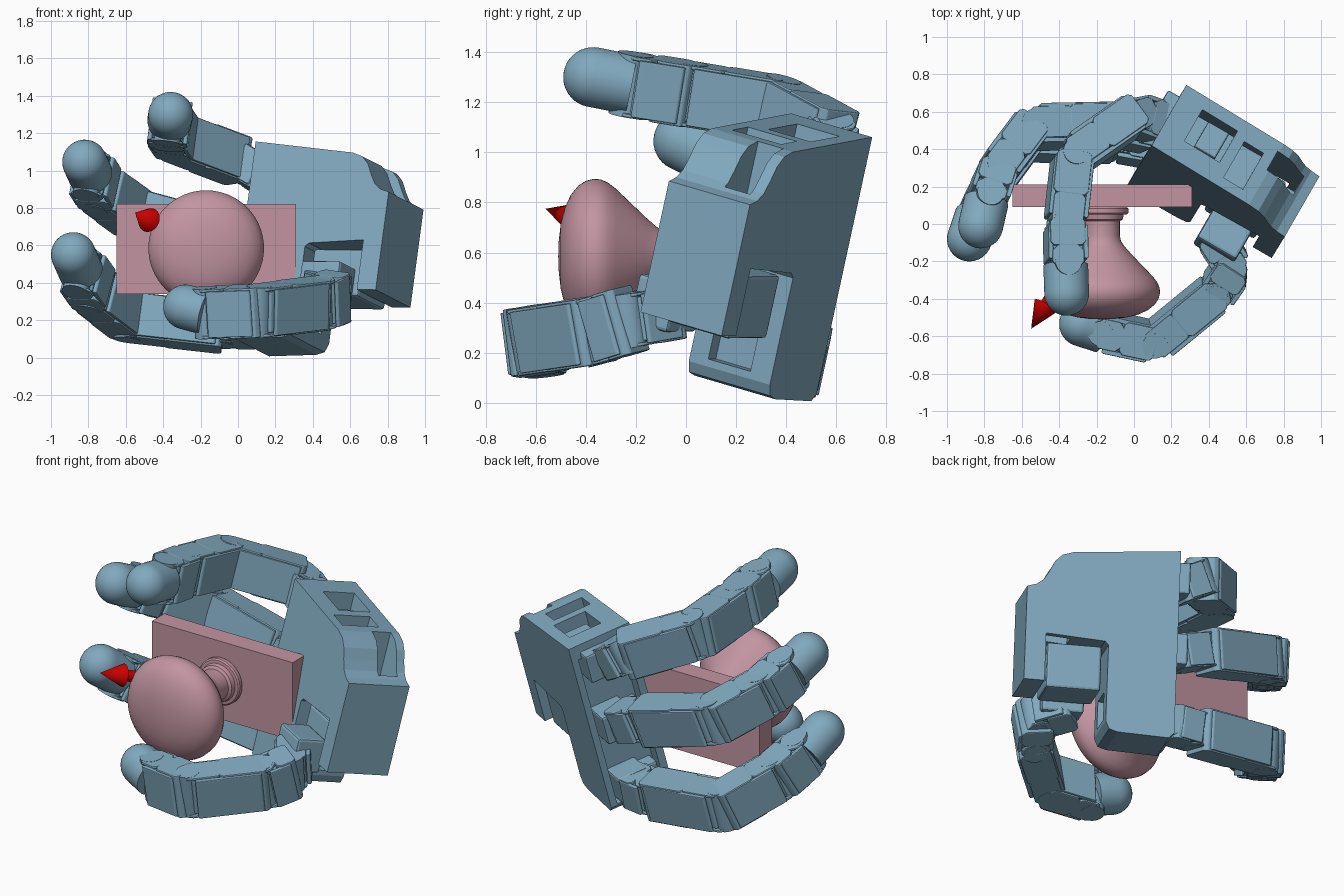
import bpy, bmesh, math
from mathutils import Vector as Vec

if "Cube" in bpy.data.objects:
    bpy.data.objects.remove(bpy.data.objects["Cube"])


def material(name, rgb):
    m = bpy.data.materials.new(name)
    m.diffuse_color = (*rgb, 1)
    m.use_nodes = True
    m.node_tree.nodes["Principled BSDF"].inputs["Base Color"].default_value = m.diffuse_color
    return m


BLUE = material("blue", (0.22, 0.40, 0.52))
PINK = material("pink", (0.54, 0.30, 0.36))
RED = material("red", (0.6, 0.0, 0.0))

# Tilted palm frame: R runs to the wrist, V across the knuckles, N to the gripping side
B = Vec((0.14, 0.515, 0.007))
R = Vec((0.866, -0.5, -0.007)).normalized()
V = Vec((0.129, 0.21, 0.969)).normalized()
N = V.cross(R).normalized()
if N.y > 0:
    N = -N
DEPTH = 0.385


def L(r, t, d):
    return B + R * r + V * t + N * d


def finish(bm, name, mat, smooth=False):
    bmesh.ops.recalc_face_normals(bm, faces=bm.faces)
    me = bpy.data.meshes.new(name)
    bm.to_mesh(me)
    bm.free()
    ob = bpy.data.objects.new(name, me)
    bpy.context.collection.objects.link(ob)
    me.materials.append(mat)
    if smooth:
        bpy.ops.object.select_all(action='DESELECT')
        ob.select_set(True)
        bpy.context.view_layer.objects.active = ob
        bpy.ops.object.shade_smooth_by_angle(angle=math.radians(35))
    return ob


def prism(name, pts, vec, mat=BLUE, bevel=0.0):
    bm = bmesh.new()
    f = bm.faces.new([bm.verts.new(p) for p in pts])
    ex = bmesh.ops.extrude_face_region(bm, geom=[f])
    bmesh.ops.translate(bm, vec=vec, verts=[v for v in ex['geom'] if isinstance(v, bmesh.types.BMVert)])
    ob = finish(bm, name, mat)
    if bevel:
        m = ob.modifiers.new("bevel", 'BEVEL')
        m.width, m.segments = bevel, 2
    return ob


def palm_box(name, r, t, d, bevel=0.0):
    pts = [L(a, b, d[0]) for a, b in ((r[0], t[0]), (r[1], t[0]), (r[1], t[1]), (r[0], t[1]))]
    return prism(name, pts, N * (d[1] - d[0]), BLUE, bevel)


def cut(ob, cutter):
    cutter.hide_render = True
    cutter.hide_viewport = True
    m = ob.modifiers.new("cut", 'BOOLEAN')
    m.operation, m.object, m.solver = 'DIFFERENCE', cutter, 'EXACT'


def lathe(name, origin, axis, profile, mat, steps=48):
    # profile is (distance along axis, radius)
    axis = axis.normalized()
    a = axis.orthogonal().normalized()
    b = axis.cross(a)
    bm = bmesh.new()
    rings = []
    for h, rad in profile:
        c = origin + axis * h
        if rad == 0:
            rings.append([bm.verts.new(c)] * steps)
        else:
            rings.append([bm.verts.new(c + rad * (a * math.cos(k) + b * math.sin(k)))
                          for k in (2 * math.pi * i / steps for i in range(steps))])
    for p, q in zip(rings, rings[1:]):
        for i in range(steps):
            j = (i + 1) % steps
            bm.faces.new(list(dict.fromkeys((p[i], p[j], q[j], q[i]))))
    return finish(bm, name, mat, True)


# Palm shell with the stepped wrist corner and the thumb slot
outline = [(0, 0.03), (0.03, 0), (0.32, 0.01), (0.37, 0.025), (0.39, 0.07), (0.39, 0.51), (0.41, 0.53),
           (0.745, 0.55), (0.745, 0.275), (0.862, 0.275), (0.862, 0.815), (0.81, 0.83), (0.77, 0.86), (0.74, 0.91),
           (0.71, 0.97), (0.67, 1.01), (0.61, 1.03), (0, 1.087)]
palm = prism("palm", [L(r, t, 0) for r, t in outline], N * DEPTH)
for r, t, d in [((0.14, 0.36), (0.9, 1.2), (0.07, 0.27)), ((0.42, 0.54), (0.95, 1.2), (0.1, 0.33)),
                ((0.6, 0.79), (0.45, 1.2), (0.05, 0.17)),
                ((-0.1, 0.09), (0.04, 1.0), (0.04, 0.34)),
                ((0.33, 0.5), (0.1, 0.26), (0.1, 0.3))]:
    cut(palm, palm_box("palm_cutter", r, t, d))
palm_box("palm_motor", (0.2, 0.33), (0.85, 1.0), (0.09, 0.25), 0.01)
for i, t in enumerate((0.13, 0.54, 0.95)):
    palm_box("knuckle_motor", (-0.07, 0.1), (t - 0.09, t + 0.09), (0.06, 0.24), 0.012)
    palm_box("knuckle_bracket", (0.0, 0.1), (t - 0.11, t + 0.06), (0.2, 0.33), 0.012)


def segment(name, p, q, side, width, thick):
    """One finger bone: motor body, narrower horn with cheeks, and a back cover."""
    ax = (q - p).normalized()
    w = (side - ax * side.dot(ax)).normalized()
    u = ax.cross(w).normalized()
    n = (q - p).length
    h = thick / 2
    k = width / 2

    def slab(nm, a, b, lo, hi, w0, w1, c):
        pts = [(a + c, lo), (b - c, lo), (b, lo + c), (b, hi - c), (b - c, hi), (a + c, hi), (a, hi - c), (a, lo + c)]
        prism(nm, [p + ax * x + u * y + w * w0 for x, y in pts], w * (w1 - w0), BLUE, 0.006)

    slab(name + "_body", -0.015, n * 0.6, -h, h, -k, k, 0.02)
    slab(name + "_horn", n * 0.4, n + 0.02, -h * 0.85, h * 0.85, -k * 0.82, k * 0.82, 0.045)
    for s in (-1, 1):
        slab(name + "_cheek", n * 0.5, n + 0.05, -h * 0.9, h * 0.9, s * k * 0.86, s * k * 0.99, 0.05)
        slab(name + "_cover", 0.02, n * 0.92, s * h - 0.015, s * h + 0.01, -k * 0.92, k * 0.92, 0.008)
    lathe(name + "_hinge", q - w * k, w, [(0, 0), (0, h * 0.75), (width, h * 0.75), (width, 0)], BLUE, 24)


def fingertip(name, base, tip, rad=0.12):
    n = (tip - base).length
    prof = [(0, 0), (0, rad)] + [(n + rad * math.sin(a), rad * math.cos(a) if i < 10 else 0)
                                 for i, a in enumerate(math.pi / 20 * j for j in range(11))]
    lathe(name, base, tip - base, prof, BLUE, 36)


def finger(name, pts, side, width=0.25, thick=0.19):
    pts = [Vec(p) for p in pts]
    for i in range(len(pts) - 2):
        segment(f"{name}_link_{i + 1}", pts[i], pts[i + 1], side, width * (0.8 if i == 0 else 1), thick)
    fingertip(name + "_tip", pts[-2], pts[-1])


finger("index", [(0.14, 0.54, 0.97), (0.0, 0.59, 1.05), (-0.33, 0.36, 1.175), (-0.37, 0.0, 1.235),
                 (-0.365, -0.22, 1.27), (-0.36, -0.37, 1.3)], V)
finger("middle", [(0.1, 0.49, 0.58), (-0.08, 0.53, 0.64), (-0.56, 0.52, 0.77), (-0.74, 0.28, 0.9),
                  (-0.79, 0.12, 0.98), (-0.82, -0.01, 1.045)], V)
finger("ring", [(0.08, 0.42, 0.16), (-0.09, 0.45, 0.16), (-0.58, 0.46, 0.215), (-0.77, 0.2, 0.36),
                (-0.84, 0.04, 0.46), (-0.88, -0.08, 0.55)], V)

# Thumb: motor block standing in the palm slot, then the links
palm_box("thumb_motor", (0.42, 0.73), (0.25, 0.51), (0.04, 0.34), 0.015)
palm_box("thumb_base", (0.46, 0.7), (0.2, 0.4), (0.34, 0.52), 0.015)
finger("thumb", [(0.42, -0.06, 0.36), (0.53, -0.23, 0.33), (0.44, -0.36, 0.29), (0.11, -0.63, 0.25),
                 (-0.17, -0.57, 0.24), (-0.28, -0.535, 0.27)], Vec((0.05, -0.15, 1)), 0.27, 0.18)

# Wall plate and round door knob
prism("wall_plate", [(-0.65, 0.09, 0.34), (0.31, 0.09, 0.34), (0.31, 0.09, 0.82), (-0.65, 0.09, 0.82)],
      Vec((0, 0.12, 0)), PINK)
lathe("knob", Vec((-0.17, 0.09, 0.585)), Vec((0, -1, 0)),
      [(0, 0), (0, 0.13), (0.008, 0.141), (0.03, 0.141), (0.038, 0.133), (0.04, 0.115), (0.065, 0.11), (0.075, 0.094),
       (0.15, 0.094), (0.18, 0.1), (0.21, 0.12), (0.25, 0.155), (0.37, 0.27), (0.4, 0.293), (0.43, 0.307),
       (0.46, 0.309), (0.49, 0.301), (0.52, 0.282), (0.55, 0.245), (0.575, 0.19), (0.59, 0.13), (0.598, 0.06),
       (0.6, 0)], PINK, 64)

# Red direction arrow
tip, back = Vec((-0.55, -0.56, 0.775)), Vec((-0.475, -0.44, 0.735))
n = (tip - back).length
lathe("arrow", back, tip - back, [(-0.2, 0), (-0.2, 0.033), (0, 0.033), (0, 0.066), (n, 0)], RED, 24)
